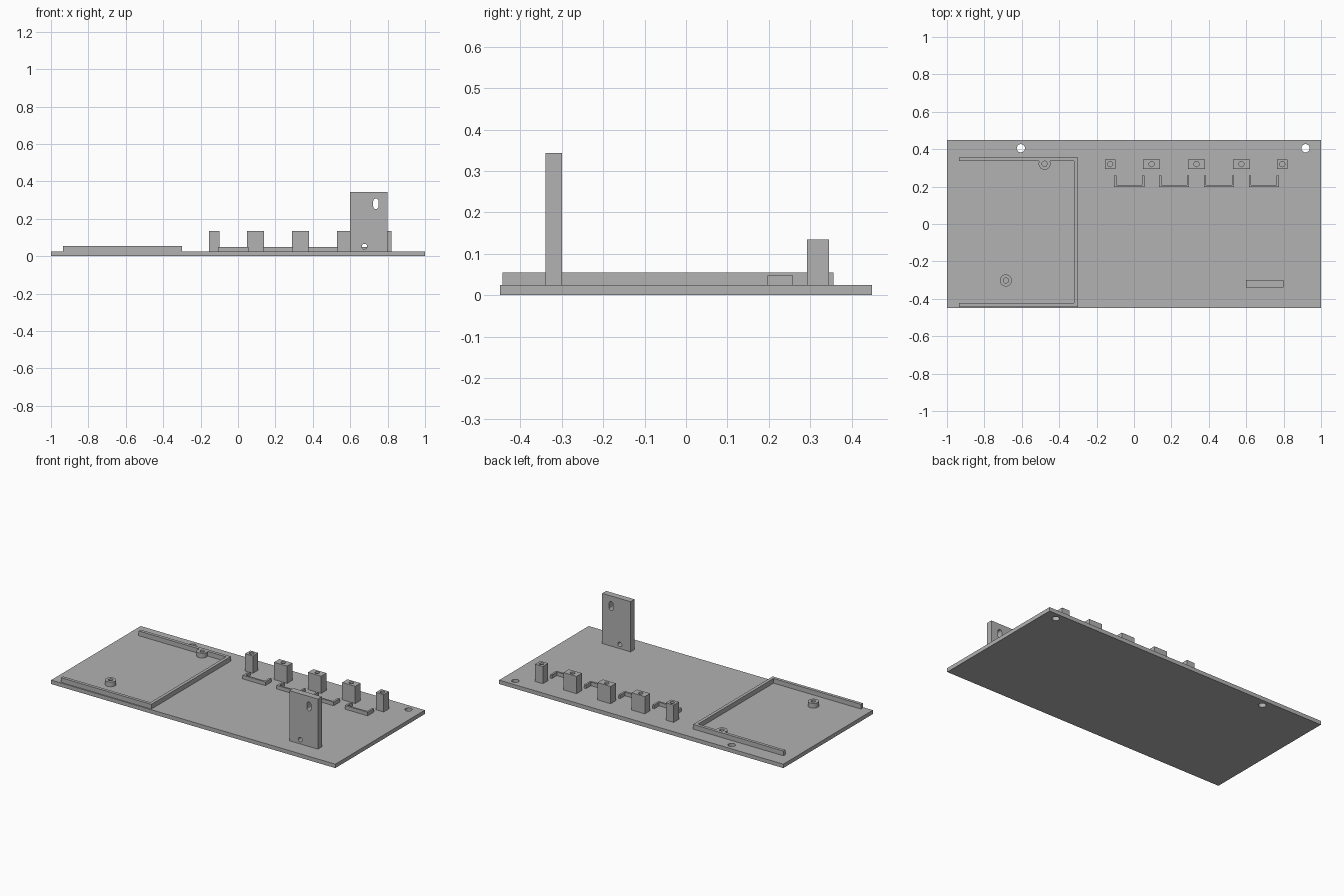
import bpy, bmesh, math
from mathutils import Matrix

if "Cube" in bpy.data.objects:
    bpy.data.objects.remove(bpy.data.objects["Cube"])

grey = bpy.data.materials.new("plain grey")
grey.diffuse_color = (0.445, 0.445, 0.445, 1)
grey.use_nodes = True
grey.node_tree.nodes["Principled BSDF"].inputs["Base Color"].default_value = grey.diffuse_color
TOP = 0.025          # upper face of the base plate


def prism(name, pts, z0, z1):
    """Flat outline extruded from z0 to z1."""
    bm = bmesh.new()
    face = bm.faces.new([bm.verts.new((x, y, z0)) for x, y in pts])
    ext = bmesh.ops.extrude_face_region(bm, geom=[face])
    verts = [v for v in ext["geom"] if isinstance(v, bmesh.types.BMVert)]
    bmesh.ops.translate(bm, vec=(0, 0, z1 - z0), verts=verts)
    bmesh.ops.recalc_face_normals(bm, faces=bm.faces)
    mesh = bpy.data.meshes.new(name)
    bm.to_mesh(mesh)
    bm.free()
    mesh.materials.append(grey)
    obj = bpy.data.objects.new(name, mesh)
    bpy.context.collection.objects.link(obj)
    return obj


def box(name, x0, x1, y0, y1, z0, z1):
    return prism(name, [(x0, y0), (x1, y0), (x1, y1), (x0, y1)], z0, z1)


def round_pts(x, y, r, stretch=0.0, n=32):
    """Circle, or a slot lengthened by stretch at both ends in y."""
    pts = []
    for i in range(n):
        a = 2 * math.pi * (i + 0.5) / n
        s = math.sin(a)
        pts.append((x + r * math.cos(a), y + r * s + math.copysign(stretch, s)))
    return pts


def combine(obj, other, operation="DIFFERENCE"):
    """Apply a boolean and discard the helper."""
    mod = obj.modifiers.new("bool", "BOOLEAN")
    mod.operation, mod.object, mod.solver = operation, other, "EXACT"
    bpy.context.view_layer.objects.active = obj
    bpy.ops.object.modifier_apply(modifier=mod.name)
    bpy.data.objects.remove(other, do_unlink=True)


def drill(obj, x, y, r, z0, z1):
    combine(obj, prism("cutter", round_pts(x, y, r), z0, z1))


# Base plate with two through holes
plate = box("base_plate", -1, 1, -0.45, 0.45, 0, TOP)
for x in (-0.605, 0.917):
    drill(plate, x, 0.405, 0.022, -0.1, 0.1)

# Three-sided tray rim, open on the left
rim = prism("tray_rim", [(-0.935, -0.443), (-0.30, -0.443), (-0.30, 0.356),
                         (-0.935, 0.356), (-0.935, 0.336), (-0.32, 0.336),
                         (-0.32, -0.423), (-0.935, -0.423)], TOP, 0.055)

# Screw bosses: one merged into the rim, one free-standing
combine(rim, prism("boss", round_pts(-0.478, 0.322, 0.032), TOP, 0.055), "UNION")
drill(rim, -0.478, 0.322, 0.014, 0.0, 0.1)
boss = prism("screw_boss", round_pts(-0.685, -0.302, 0.032), TOP, 0.055)
drill(boss, -0.685, -0.302, 0.014, 0.0, 0.1)

# Row of posts with blind screw holes
posts = [(-0.155, -0.10), (0.048, 0.14), (0.288, 0.38), (0.528, 0.62), (0.765, 0.82)]
for x0, x1 in posts:
    post = box("post", x0, x1, 0.293, 0.346, TOP, 0.135)
    drill(post, (x0 + x1) / 2, 0.32, 0.014, 0.06, 0.2)

# Low U-shaped locators between the posts
T = 0.012
for i in range(4):
    x0 = -0.106 + 0.24 * i
    x1, y0, y1 = x0 + 0.161, 0.197, 0.259
    prism("locator", [(x0, y0), (x1, y0), (x1, y1), (x1 - T, y1), (x1 - T, y0 + T),
                      (x0 + T, y0 + T), (x0 + T, y1), (x0, y1)], TOP, 0.048)

# Upright tab with a slot and a round hole
tab = box("upright_tab", 0.60, 0.80, -0.34, -0.30, TOP, 0.344)
for x, z, r, stretch in ((0.737, 0.28, 0.014, 0.014), (0.676, 0.052, 0.014, 0)):
    cutter = prism("cutter", round_pts(x, z, r, stretch), -0.5, 0.5)
    cutter.data.transform(Matrix.Rotation(math.pi / 2, 4, "X"))
    combine(tab, cutter)

# Smooth the round walls, keep edges crisp
for obj in bpy.context.scene.objects:
    obj.select_set(True)
bpy.ops.object.shade_smooth_by_angle(angle=math.radians(30))
